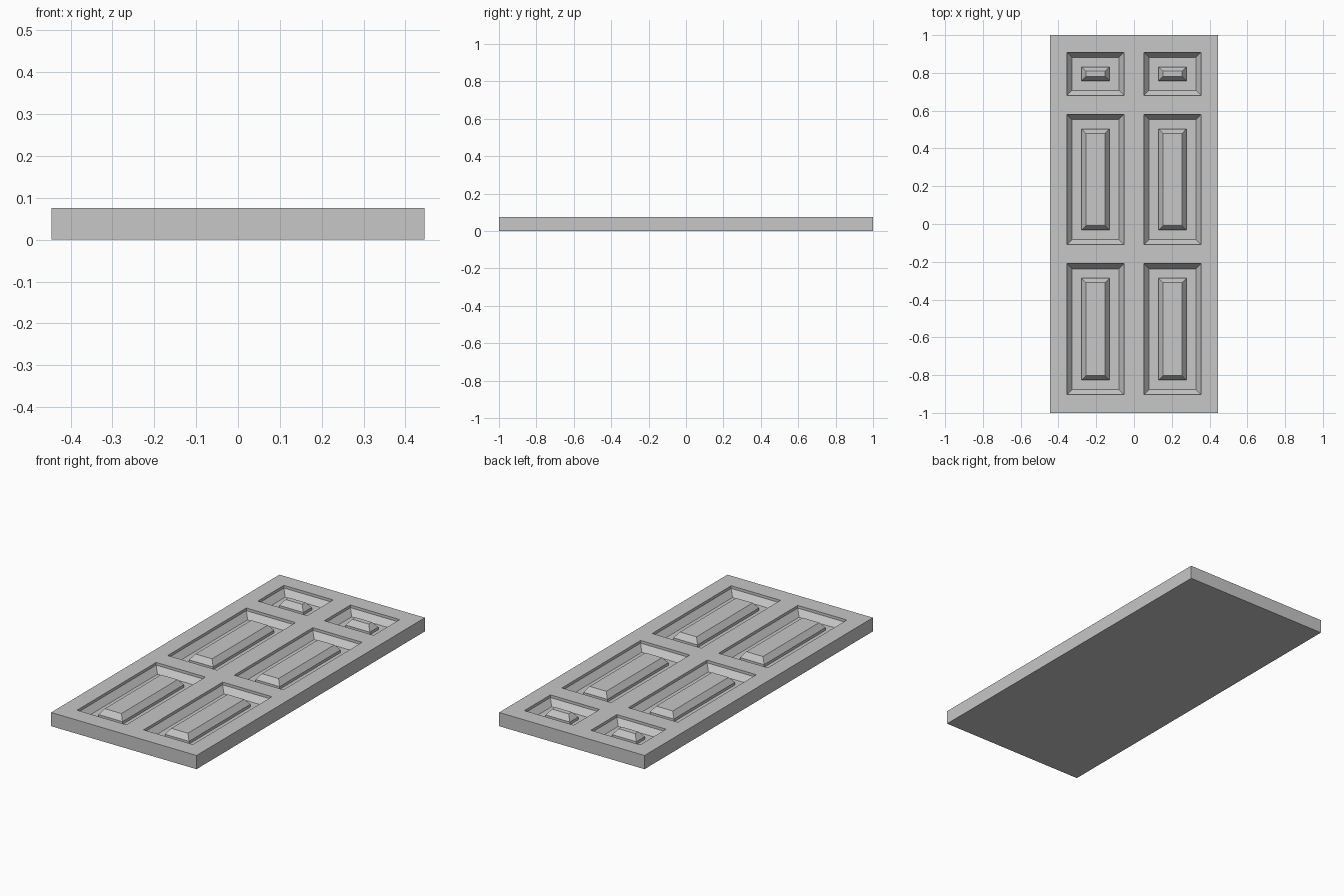
import bpy
import bmesh

cube = bpy.data.objects.get("Cube")
if cube:
    bpy.data.objects.remove(cube)

HALF_W, HALF_L, THICK = 0.446, 1.0, 0.076

# One plain grey paint
paint = bpy.data.materials.new("grey_paint")
paint.use_nodes = True
grey = (0.57, 0.57, 0.57, 1)
paint.diffuse_color = grey
paint.node_tree.nodes["Principled BSDF"].inputs["Base Color"].default_value = grey

# Grid lines: odd cells are the panel openings, the rest are stiles and rails
xs = [-HALF_W, -0.355, -0.053, 0.053, 0.355, HALF_W]
ys = [-HALF_L, -0.903, -0.21, -0.109, 0.58, 0.681, 0.909, HALF_L]

# Moulding section: inset from the opening, depth below the face
section = [(0, 0), (0, 0.015), (0.027, 0.048), (0.077, 0.048),
           (0.077, 0.033), (0.1, 0.003)]

bm = bmesh.new()


def rectangle(x0, x1, y0, y1, inset, depth):
    x0, x1, y0, y1 = x0 + inset, x1 - inset, y0 + inset, y1 - inset
    z = THICK - depth
    return [bm.verts.new((x, y, z)) for x, y in
            ((x0, y0), (x1, y0), (x1, y1), (x0, y1))]


def panel(*cell):
    """Recess with a raised, bevelled field in the middle."""
    rings = [rectangle(*cell, inset, depth) for inset, depth in section]
    for outer, inner in zip(rings, rings[1:]):
        for i in range(4):
            j = (i + 1) % 4
            bm.faces.new((outer[i], outer[j], inner[j], inner[i]))
    bm.faces.new(rings[-1])


# Front face of the door with its six panels
for i in range(len(xs) - 1):
    for j in range(len(ys) - 1):
        cell = (xs[i], xs[i + 1], ys[j], ys[j + 1])
        if i % 2 and j % 2:
            panel(*cell)
        else:
            bm.faces.new(rectangle(*cell, 0, 0))
bmesh.ops.remove_doubles(bm, verts=bm.verts, dist=0.0005)

# Door edges and flat back
rim = [e for e in bm.edges if e.is_boundary]
new = bmesh.ops.extrude_edge_only(bm, edges=rim)["geom"]
for v in new:
    if isinstance(v, bmesh.types.BMVert):
        v.co.z = 0
bmesh.ops.holes_fill(bm, edges=[e for e in bm.edges if e.is_boundary], sides=0)
bmesh.ops.recalc_face_normals(bm, faces=bm.faces)
# Merge the flat surfaces into clean faces
bmesh.ops.dissolve_limit(bm, angle_limit=0.01, verts=bm.verts, edges=bm.edges)

mesh = bpy.data.meshes.new("panelled_door")
bm.to_mesh(mesh)
bm.free()
mesh.materials.append(paint)
door = bpy.data.objects.new("panelled_door", mesh)
bpy.context.collection.objects.link(door)
